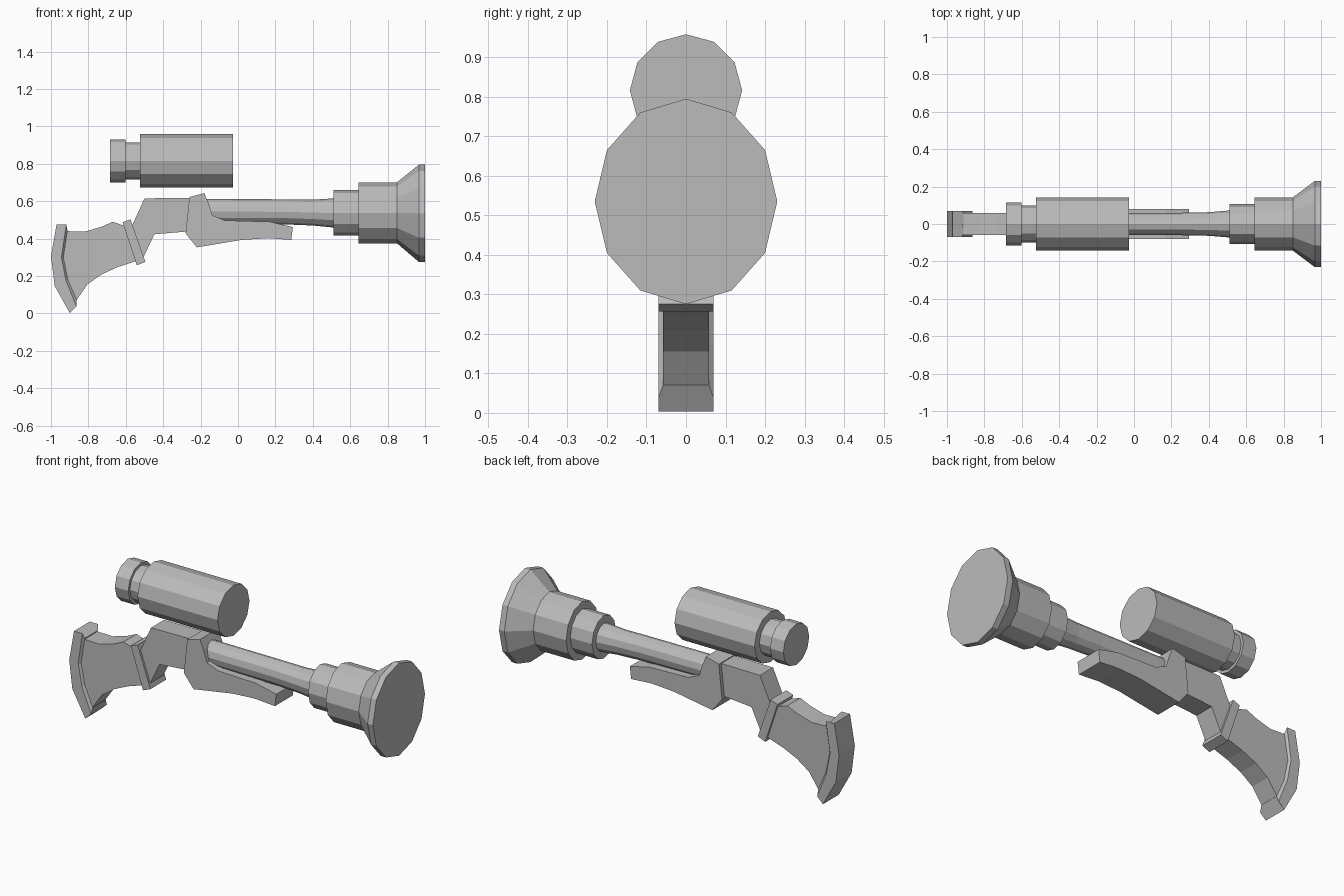
import bpy, bmesh, math

grey = bpy.data.materials.new("plain_grey")
grey.diffuse_color = (0.5, 0.5, 0.5, 1)


def loft(name, rings):
    """Closed solid through a list of equally sized point rings."""
    bm = bmesh.new()
    rows = [[bm.verts.new(p) for p in ring] for ring in rings]
    n = len(rows[0])
    for a, b in zip(rows, rows[1:]):
        for i in range(n):
            j = (i + 1) % n
            bm.faces.new((a[i], a[j], b[j], b[i]))
    bm.faces.new(rows[0])
    bm.faces.new(rows[-1])
    bmesh.ops.recalc_face_normals(bm, faces=bm.faces[:])
    mesh = bpy.data.meshes.new(name)
    bm.to_mesh(mesh)
    bm.free()
    mesh.materials.append(grey)
    obj = bpy.data.objects.new(name, mesh)
    bpy.context.collection.objects.link(obj)
    return obj


def slab(name, outline, half):
    """Side profile in x, z extruded evenly to both sides."""
    return loft(name, [[(x, y, z) for x, z in outline] for y in (-half, half)])


def tube(name, sections, sides=12):
    """Stepped tube along x; sections are (x, centre z, y radius, z radius)."""
    angles = [2 * math.pi * i / sides for i in range(sides)]
    return loft(name, [[(x, ry * math.sin(a), cz + rz * math.cos(a)) for a in angles]
                       for x, cz, ry, rz in sections])


# Barrel with two collars and a flared muzzle
tube("barrel", [
    (-0.18, 0.545, 0.06, 0.067), (0.25, 0.543, 0.06, 0.067),
    (0.40, 0.539, 0.063, 0.069), (0.51, 0.537, 0.072, 0.078),
    (0.51, 0.538, 0.106, 0.121), (0.645, 0.538, 0.106, 0.121),
    (0.645, 0.538, 0.143, 0.163), (0.85, 0.538, 0.143, 0.163),
    (0.967, 0.535, 0.231, 0.26), (1.0, 0.535, 0.231, 0.26)])

# Sight tube floating above the receiver
sz = 0.816
tube("scope", [(x, sz, r, r) for x, r in (
    (-0.685, 0.115), (-0.602, 0.115), (-0.602, 0.099),
    (-0.525, 0.099), (-0.525, 0.142), (-0.028, 0.142))])

# Fore-end cradling the barrel
slab("fore_end", [
    (-0.26, 0.622), (-0.18, 0.643), (-0.158, 0.59), (-0.137, 0.525),
    (-0.07, 0.497), (0.17, 0.49), (0.293, 0.462), (0.285, 0.393),
    (0.16, 0.402), (0.02, 0.393), (-0.22, 0.353), (-0.28, 0.428)], 0.08)

# Receiver
slab("receiver", [
    (-0.5, 0.615), (-0.25, 0.618), (-0.27, 0.438), (-0.447, 0.423),
    (-0.515, 0.28), (-0.575, 0.45)], 0.058)

# Slanted band at the wrist
slab("wrist_band", [
    (-0.617, 0.487), (-0.575, 0.503), (-0.495, 0.276), (-0.541, 0.257)], 0.07)

# Shoulder stock
slab("stock", [
    (-0.925, 0.44), (-0.82, 0.437), (-0.73, 0.463), (-0.67, 0.49),
    (-0.59, 0.462), (-0.53, 0.285), (-0.645, 0.247), (-0.73, 0.208),
    (-0.805, 0.155), (-0.864, 0.07), (-0.92, 0.18), (-0.945, 0.30)], 0.058)

# Curved butt plate with a bevelled inner edge
back = [(-0.97, 0.475), (-1.0, 0.305), (-0.98, 0.147), (-0.90, 0.003)]
edge = [(-0.918, 0.475), (-0.944, 0.30), (-0.92, 0.176), (-0.864, 0.037)]
lip = [(-0.912, 0.445), (-0.934, 0.30), (-0.91, 0.18), (-0.862, 0.07)]
w, v = 0.07, 0.058
loft("butt_plate", [
    [(b[0], -w, b[1]), (e[0], -w, e[1]), (p[0], -v, p[1]),
     (p[0], v, p[1]), (e[0], w, e[1]), (b[0], w, b[1])]
    for b, e, p in zip(back, edge, lip)])
